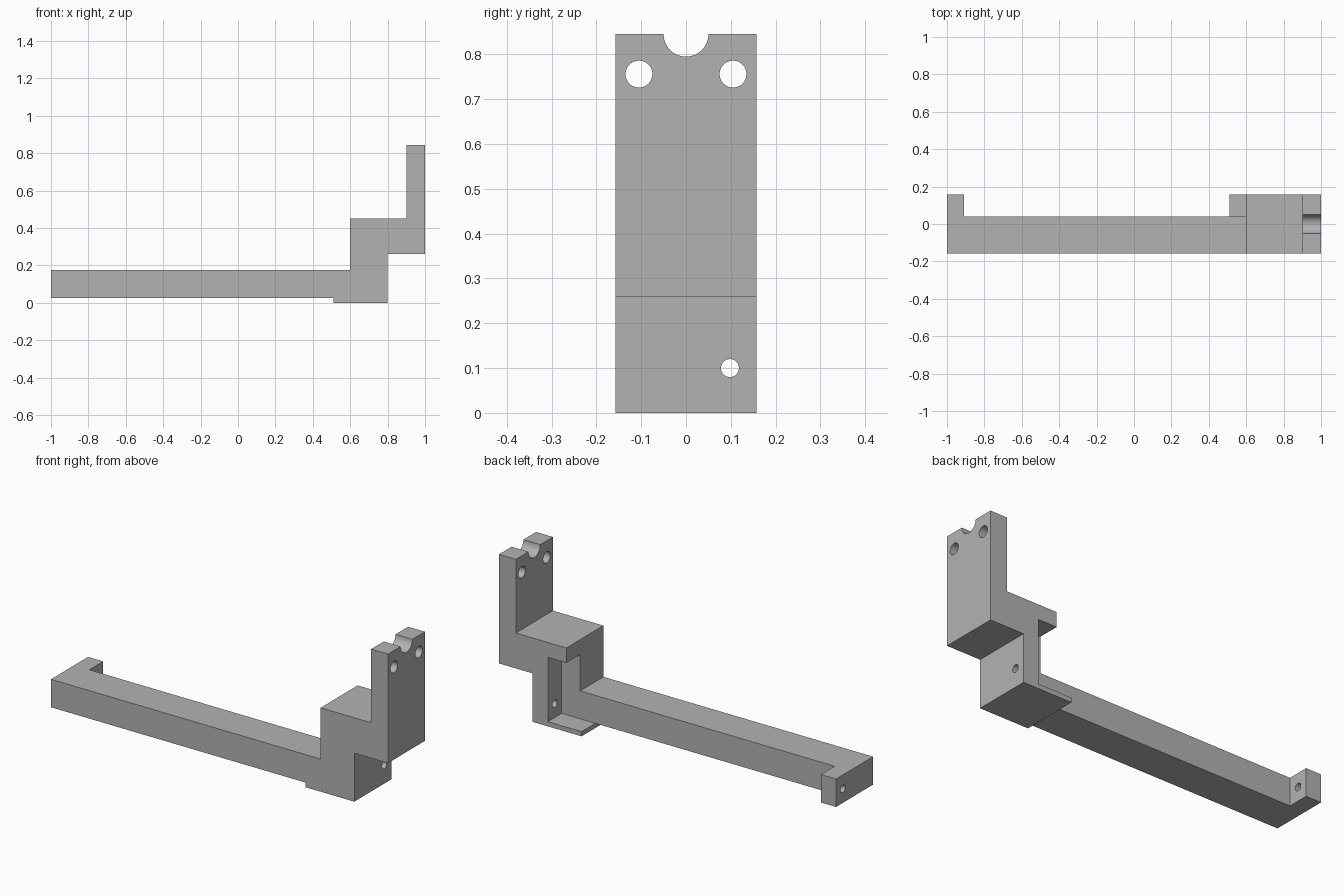
import bpy
import bmesh
from math import radians
from mathutils import Matrix

cube = bpy.data.objects.get("Cube")
if cube:
    bpy.data.objects.remove(cube, do_unlink=True)

HALF = 0.157      # half depth of the bracket
ARM_BACK = 0.04   # rear face of the arm


def add_object(name, bm):
    bmesh.ops.recalc_face_normals(bm, faces=bm.faces)
    mesh = bpy.data.meshes.new(name)
    bm.to_mesh(mesh)
    bm.free()
    obj = bpy.data.objects.new(name, mesh)
    bpy.context.collection.objects.link(obj)
    return obj


def prism(name, outline, y0, y1):
    """Extrude an x-z outline from y0 to y1."""
    bm = bmesh.new()
    face = bm.faces.new([bm.verts.new((x, y0, z)) for x, z in outline])
    out = bmesh.ops.extrude_face_region(bm, geom=[face])
    verts = [v for v in out["geom"] if isinstance(v, bmesh.types.BMVert)]
    bmesh.ops.translate(bm, verts=verts, vec=(0, y1 - y0, 0))
    return add_object(name, bm)


def drill(name, x, y, z, radius, length):
    """Cylinder along x."""
    bm = bmesh.new()
    bmesh.ops.create_cone(
        bm, cap_ends=True, segments=48, radius1=radius, radius2=radius, depth=length,
        matrix=Matrix.Translation((x, y, z)) @ Matrix.Rotation(radians(90), 4, "Y"))
    return add_object(name, bm)


# Stepped bracket: arm, foot, column, shelf and upright plate
bracket = prism("stepped_bracket", [
    (-1, 0.025), (0.51, 0.025), (0.51, 0), (0.8, 0), (0.8, 0.26), (1, 0.26),
    (1, 0.845), (0.9, 0.845), (0.9, 0.45), (0.6, 0.45), (0.6, 0.175), (-1, 0.175),
], -HALF, HALF)

# Rear recess leaves the end tab, foot plate, column wall and shelf
cutters = [prism("recess_cutter", [
    (-0.91, -0.1), (0.51, -0.1), (0.51, 0.025), (0.71, 0.025),
    (0.71, 0.37), (-0.91, 0.37)], ARM_BACK, HALF + 0.1)]

# Pin holes through the end tab and column wall
for x in (-0.955, 0.755):
    cutters.append(drill("pin_hole_cutter", x, 0.098, 0.1, 0.02, 0.2))

# Screw holes and top notch in the upright plate
for side in (-1, 1):
    cutters.append(drill("screw_hole_cutter", 0.95, side * 0.105, 0.756, 0.03, 0.2))
cutters.append(drill("notch_cutter", 0.95, 0, 0.845, 0.05, 0.2))

bpy.ops.object.select_all(action="DESELECT")
bpy.context.view_layer.objects.active = bracket
bracket.select_set(True)
for cutter in cutters:
    cutter.hide_render = True
    mod = bracket.modifiers.new("cut", "BOOLEAN")
    mod.operation = "DIFFERENCE"
    mod.solver = "EXACT"
    mod.object = cutter
    bpy.ops.object.modifier_apply(modifier=mod.name)
    bpy.data.objects.remove(cutter, do_unlink=True)

# Plain grey material
grey = bpy.data.materials.new("plain_grey")
grey.use_nodes = True
color = (0.45, 0.45, 0.45, 1)
grey.diffuse_color = color
grey.node_tree.nodes["Principled BSDF"].inputs["Base Color"].default_value = color
bracket.data.materials.clear()
bracket.data.materials.append(grey)
bpy.ops.object.shade_smooth_by_angle(angle=radians(30))
